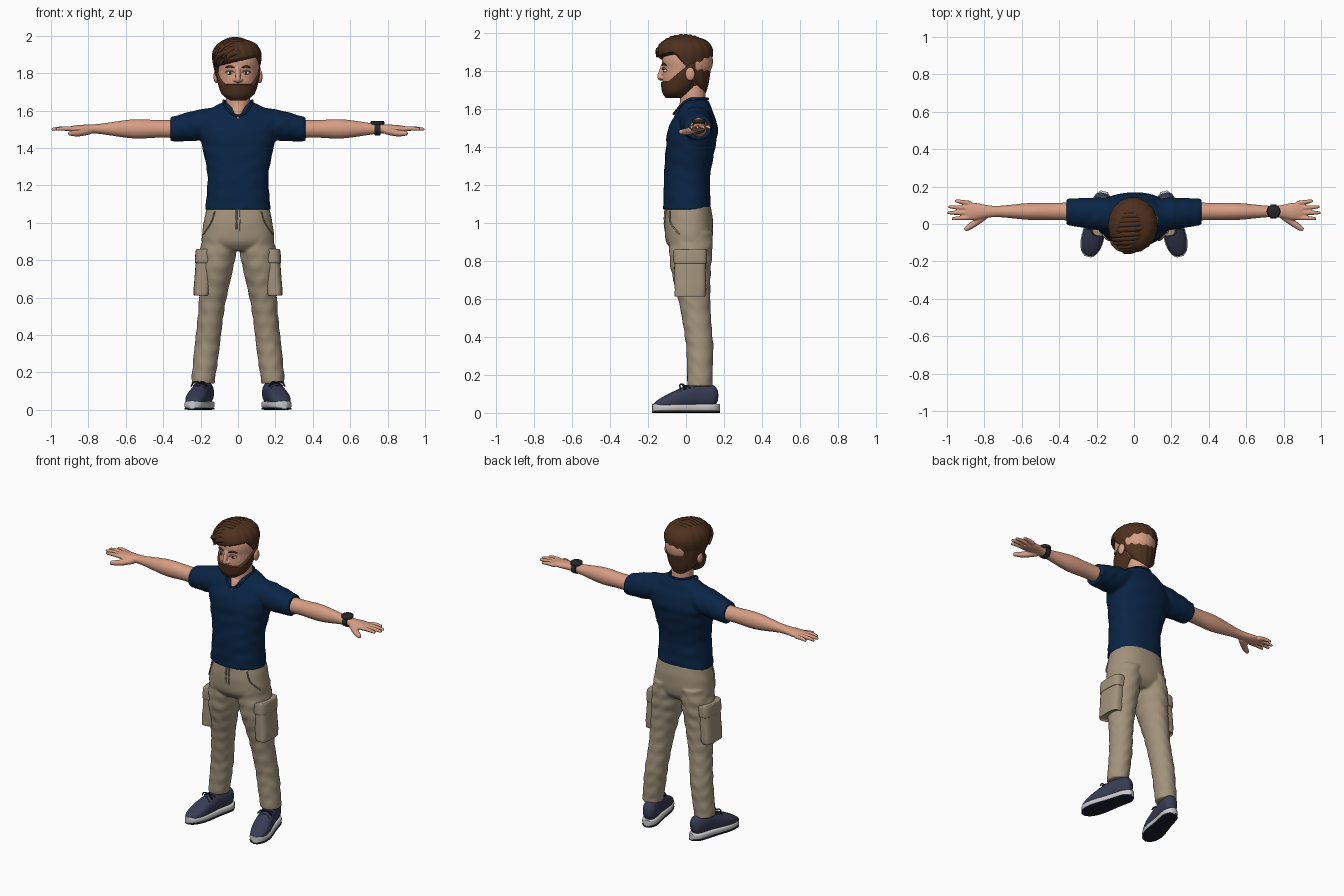
import bpy, bmesh, math, random
from mathutils import Vector, Matrix

random.seed(4)
cube = bpy.data.objects.get("Cube")
if cube:
    bpy.data.objects.remove(cube, do_unlink=True)


def material(name, *rgb):
    m = bpy.data.materials.new(name)
    m.use_nodes = True
    m.diffuse_color = (*rgb, 1)
    shader = next(node for node in m.node_tree.nodes if node.type == 'BSDF_PRINCIPLED')
    shader.inputs["Base Color"].default_value = (*rgb, 1)
    shader.inputs["Roughness"].default_value = .8
    return m


skin = material("skin", .68, .34, .23)
brown = material("brown_hair", .075, .03, .013)
navy = material("navy_cloth", .003, .018, .06)
khaki = material("khaki_cloth", .36, .29, .2)
slate = material("slate_shoe", .04, .046, .09)
pale = material("pale_sole", .6, .6, .6)
ink = material("dark_tread", .012, .014, .03)
black = material("black_watch", .02, .02, .02)
white = material("eye_white", .7, .7, .65)
rose = material("lip_rose", .5, .2, .15)


# ---- helpers ----
def smooth_keys(keys, steps):
    """Catmull-Rom interpolation of equal-length tuples."""
    out = []
    for i in range(len(keys) - 1):
        before, start, end = keys[max(i - 1, 0)], keys[i], keys[i + 1]
        after = keys[min(i + 2, len(keys) - 1)]
        for step in range(steps):
            t = step / steps
            out.append([q + t * (r - p + t * (2 * p - 5 * q + 4 * r - e + t * (3 * (q - r) + e - p))) / 2
                        for p, q, r, e in zip(before, start, end, after)])
    return out + [list(keys[-1])]


def skin_loops(bm, loops):
    rows = [[bm.verts.new(p) for p in loop] for loop in loops]
    n = len(rows[0])
    for lower, upper in zip(rows, rows[1:]):
        for i in range(n):
            bm.faces.new((lower[i - 1], lower[i], upper[i], upper[i - 1]))
    for row in (rows[0], rows[-1]):
        tip = bm.verts.new(sum((v.co for v in row), Vector()) / n)
        for i in range(n):
            bm.faces.new((row[i - 1], row[i], tip))


PLACE = {'x': lambda t, u, v: Vector((t, u, v)),
         'y': lambda t, u, v: Vector((u, t, v)),
         'z': lambda t, u, v: Vector((u, v, t))}


def loft(bm, axis, keys, centre, power=2, n=32, steps=6, folds=0, shape=None):
    """Keys are (position, radius, radius); centre is a rule giving the ring's middle."""
    loops = []
    for t, ru, rv in smooth_keys(keys, steps):
        cu, cv = centre(t)
        middle = PLACE[axis](t, cu, cv)
        loop = []
        for i in range(n):
            a = math.tau * i / n
            c, s = math.cos(a), math.sin(a)
            k = 1 + folds * math.sin(t * 75 + 2 * math.sin(2 * a)) * math.sin(3 * a + t * 9)
            u = math.copysign(abs(c) ** (2 / power), c) * ru * k
            v = math.copysign(abs(s) ** (2 / power), s) * rv * k
            p = PLACE[axis](t, cu + u, cv + v)
            loop.append(middle + (p - middle) * shape(p, a) if shape else p)
        loops.append(loop)
    skin_loops(bm, loops)


def slab(bm, axis, low, high, ru, rv, centre, rim=.008, **options):
    """A lofted block with bevelled ends."""
    loft(bm, axis, [(low, ru - rim, rv - rim), (low + rim, ru, rv),
                    (high - rim, ru, rv), (high, ru - rim, rv - rim)], centre, **options)


def even(t):
    return 1


def tapered(t):
    return 1 - .5 * t ** 3


def pointed(t):
    return .2 + .8 * math.sin(math.pi * t)


def tube(bm, points, radius, profile=even, n=10):
    path = [Vector(p) for p in smooth_keys(points, 5)]
    last = len(path) - 1
    loops = []
    for i, p in enumerate(path):
        q = (path[min(i + 1, last)] - path[max(i - 1, 0)]).to_track_quat('Z', 'Y')
        r = radius * profile(i / last)
        angles = [math.tau * j / n for j in range(n)]
        loops.append([p + q @ Vector((math.cos(a) * r, math.sin(a) * r, 0)) for a in angles])
    skin_loops(bm, loops)


def ball(bm, centre, size):
    bmesh.ops.create_uvsphere(bm, u_segments=20, v_segments=12, radius=1,
                              matrix=Matrix.Translation(centre) @ Matrix.Diagonal((*size, 1)))


def mirror(bm):
    copy = bmesh.ops.duplicate(bm, geom=bm.verts[:] + bm.edges[:] + bm.faces[:])["geom"]
    for v in copy:
        if isinstance(v, bmesh.types.BMVert):
            v.co.x *= -1


def finish(name, bm, mat, voxel=0):
    bmesh.ops.recalc_face_normals(bm, faces=bm.faces[:])
    me = bpy.data.meshes.new(name)
    bm.to_mesh(me)
    bm.free()
    me.materials.append(mat)
    me.shade_smooth()
    me.set_sharp_from_angle(angle=math.radians(50))
    ob = bpy.data.objects.new(name, me)
    bpy.context.scene.collection.objects.link(ob)
    if voxel:
        fuse = ob.modifiers.new("fuse", 'REMESH')
        fuse.mode, fuse.voxel_size, fuse.use_smooth_shade = 'VOXEL', voxel, True
        soften = ob.modifiers.new("soften", 'SMOOTH')
        soften.factor, soften.iterations = .5, 2


def ramp(x, width):
    t = min(max(x / width + .5, 0), 1)
    return t * t * (3 - 2 * t)


# ---- shirt: sleeves, torso and collar ----
bm = bmesh.new()
loft(bm, 'x', [(.1, .09, .08), (.22, .085, .082), (.36, .07, .065)],
     lambda x: (.04 + .07 * x, 1.555 - .155 * x), steps=12, folds=.025)
mirror(bm)
loft(bm, 'z', [(1.07, .175, .125), (1.25, .163, .122), (1.4, .19, .13), (1.5, .205, .13),
               (1.6, .155, .085), (1.645, .08, .06)],
     lambda z: (0, .005 + .13 * max(0, z - 1.25)), power=2.3, n=48, steps=10, folds=.014)
finish("shirt", bm, navy, voxel=.0075)
bm = bmesh.new()
turns = [math.pi * i / 8 for i in range(9)]
tube(bm, [(.078 * math.sin(a), .025 - .09 * math.cos(a), 1.652 - .08 * max(0, math.cos(a)) ** 1.5)
          for a in turns], .006)
mirror(bm)
finish("shirt_collar", bm, navy)

# ---- arms with hands ----
bm = bmesh.new()
loft(bm, 'x', [(.28, .05, .05), (.42, .046, .047), (.56, .045, .051), (.74, .03, .027), (.85, .046, .021),
               (.9, .042, .013)], lambda x: (.067, 1.502))
for i in range(4):
    reach = 1 - .015 * (i - 1.3) ** 2
    root, tip = .035 + .025 * i, .028 + .032 * i
    tube(bm, [(.87, root, 1.5), ((.87 + reach) / 2, (root + tip) / 2, 1.504), (reach, tip, 1.5)], .013, tapered)
tube(bm, [(.79, .05, 1.493), (.85, .005, 1.48), (.905, -.032, 1.478)], .02, tapered)
mirror(bm)
finish("arms", bm, skin, voxel=.0045)

# ---- wristwatch on the left arm ----
bm = bmesh.new()
slab(bm, 'x', .73, .762, .037, .034, lambda x: (.067, 1.502), rim=.003)
slab(bm, 'z', 1.525, 1.544, .036, .036, lambda z: (.746, .067), rim=.004)
finish("wristwatch", bm, black)


# ---- trousers: legs and hips ----
def leg_line(z):
    return .204 - .115 * z, min(.073, .025 + .12 * max(0, .75 - z))


bm = bmesh.new()
loft(bm, 'z', [(.95, .09, .115), (.8, .095, .11), (.55, .07, .08), (.3, .067, .07), (.14, .062, .066)],
     leg_line, steps=14, folds=.035)
mirror(bm)
loft(bm, 'z', [(1.09, .165, .115), (1, .184, .127), (.9, .193, .12), (.85, .16, .08)],
     lambda z: (0, .015), power=2.3, n=48, folds=.006)
finish("trousers", bm, khaki, voxel=.0075)


# ---- cargo pockets, flaps and seams ----
def pocket_line(z):
    return .245 - .08 * z, .022


bm = bmesh.new()
slab(bm, 'z', .62, .82, .043, .082, pocket_line, power=3.4, folds=.03)
slab(bm, 'z', .785, .86, .049, .088, pocket_line, power=3.4)
tube(bm, [(.125, -.085, 1.06), (.145, -.082, 1), (.185, -.035, .94)], .004)
mirror(bm)
finish("cargo_pockets", bm, khaki)
bm = bmesh.new()
for x in (-.008, .012):
    tube(bm, [(x, -.109, 1.07), (x, -.113, 1), (x, -.103, .93)], .005)
finish("trouser_fly", bm, khaki)


# ---- shoes ----
def shoe_part(name, mat, build):
    bm = bmesh.new()
    build(bm)
    splay = Matrix.Translation((.203, 0, 0)) @ Matrix.Rotation(math.radians(14), 4, 'Z')
    bmesh.ops.transform(bm, matrix=splay, verts=bm.verts[:])
    mirror(bm)
    finish(name, bm, mat)


def sole(height, half):
    outline = ((.18, .018), (.14, .046), (.04, .052), (-.08, .061), (-.15, .046), (-.18, .018))
    return lambda bm: loft(bm, 'y', [(y, wide, half) for y, wide in outline], lambda y: (0, height), power=4)


def upper(bm):
    loft(bm, 'y', [(.17, .02, .03), (.14, .042, .058), (.03, .048, .064), (-.08, .056, .046),
                   (-.15, .042, .025), (-.175, .015, .01)], lambda y: (0, min(.09, .08 + .24 * y)), power=2.3)


def laces(bm):
    for i in range(4):
        y, z = -.075 + .025 * i, .1 + .014 * i
        for side in (1, -1):
            tube(bm, [(-.036 * side, y - .012, z - .016), (0, y, z), (.036 * side, y + .012, z - .012)], .005)
    for side in (1, -1):
        tube(bm, [(0, -.01, .145), (.025 * side, -.025, .15), (.045 * side, -.02, .125)], .004)


shoe_part("shoe_uppers", slate, upper)
shoe_part("shoe_soles", pale, sole(.027, .02))
shoe_part("shoe_treads", ink, sole(.006, .006))
shoe_part("shoe_laces", ink, laces)


# ---- head with ears, nose and neck ----
def head_line(z):
    return 0, min(.008, -.06 + .45 * (z - 1.66))


head = [(1.66, .035, .035), (1.7, .083, .075), (1.8, .109, .125), (1.88, .111, .13), (1.95, .075, .085),
        (1.965, .03, .04)]
bm = bmesh.new()
ball(bm, (.015, -.127, 1.763), (.011, .012, .009))
ball(bm, (.117, .022, 1.782), (.014, .026, .036))
mirror(bm)
loft(bm, 'z', head, head_line)
loft(bm, 'z', [(1.55, .01, .05), (1.6, .045, .073), (1.64, .065, .068), (1.76, .06, .062)],
     lambda z: (0, min(.036, .8 * (z - 1.57))))
tube(bm, [(0, -.12, 1.825), (0, -.13, 1.795), (0, -.14, 1.768), (0, -.128, 1.756)], .013)
finish("head", bm, skin, voxel=.0045)


# ---- beard: a shell that dips below the skin outside its edge ----
def beard_edge(p, a):
    top = 1.742 + .8 * max(0, p.y + .1)
    return .82 + .18 * ramp(min(top - p.z, .045 - p.y), .014)


bm = bmesh.new()
loft(bm, 'z', [(z - .005, rx + .008, ry + .008) for z, rx, ry in head[:4]], head_line,
     n=96, steps=20, shape=beard_edge)
finish("beard", bm, brown)


# ---- hair: ridged shell with swept locks on top ----
def hair_edge(p, a):
    line = 1.868 + .2 * p.x - 1.15 * max(0, p.y + .065)
    return (.8 + .2 * ramp(p.z - line, .018)) * (1 + .012 * math.sin(17 * a + p.z * 12))


bm = bmesh.new()
loft(bm, 'z', [(1.68, .06, .068), (1.74, .098, .1), (1.84, .125, .137), (1.91, .13, .146), (1.96, .098, .11),
               (1.982, .04, .04)], lambda z: (-.006, max(-.005, .035 - .25 * (z - 1.68))),
     n=96, steps=10, shape=hair_edge)
for i in range(13):
    lat = math.radians(10 * i - 66 + random.uniform(-2, 2))
    sweep = [math.radians(35 + 27 * j + random.uniform(-3, 3)) for j in range(6)]
    tube(bm, [(.127 * math.cos(a) * math.cos(lat) - .01, .14 * math.sin(lat) - .008 * a,
               1.865 + .113 * math.sin(a) * math.cos(lat)) for a in sweep], .017, pointed)
for d in (0, .02, .04):
    tube(bm, [(.06 - d, -.12, 1.92 + d / 2), (-.02 - d, -.138, 1.915), (-.07 - d, -.125 + d / 2, 1.885),
              (-.105 - d / 2, -.1 + d, 1.835)], .014, pointed)
finish("hair", bm, brown)

# ---- face details ----
for name, mat, z, radius in (("eyebrows", brown, 1.836, .006), ("eyelids", skin, 1.813, .004)):
    bm = bmesh.new()
    tube(bm, [(.044 + .025 * d, .012 * d + .005 * d * d - .119, z - .008 * d * d) for d in (-1, 0, 1)],
         radius, pointed)
    mirror(bm)
    finish(name, bm, mat)
for name, mat, y, size in (("eyes", white, -.106, (.019, .013, .009)), ("irises", ink, -.116, (.007, .005, .008))):
    bm = bmesh.new()
    ball(bm, (.043, y, 1.8), size)
    mirror(bm)
    finish(name, bm, mat)
bm = bmesh.new()
ball(bm, (0, -.115, 1.718), (.03, .015, .007))
finish("lips", bm, rose)
